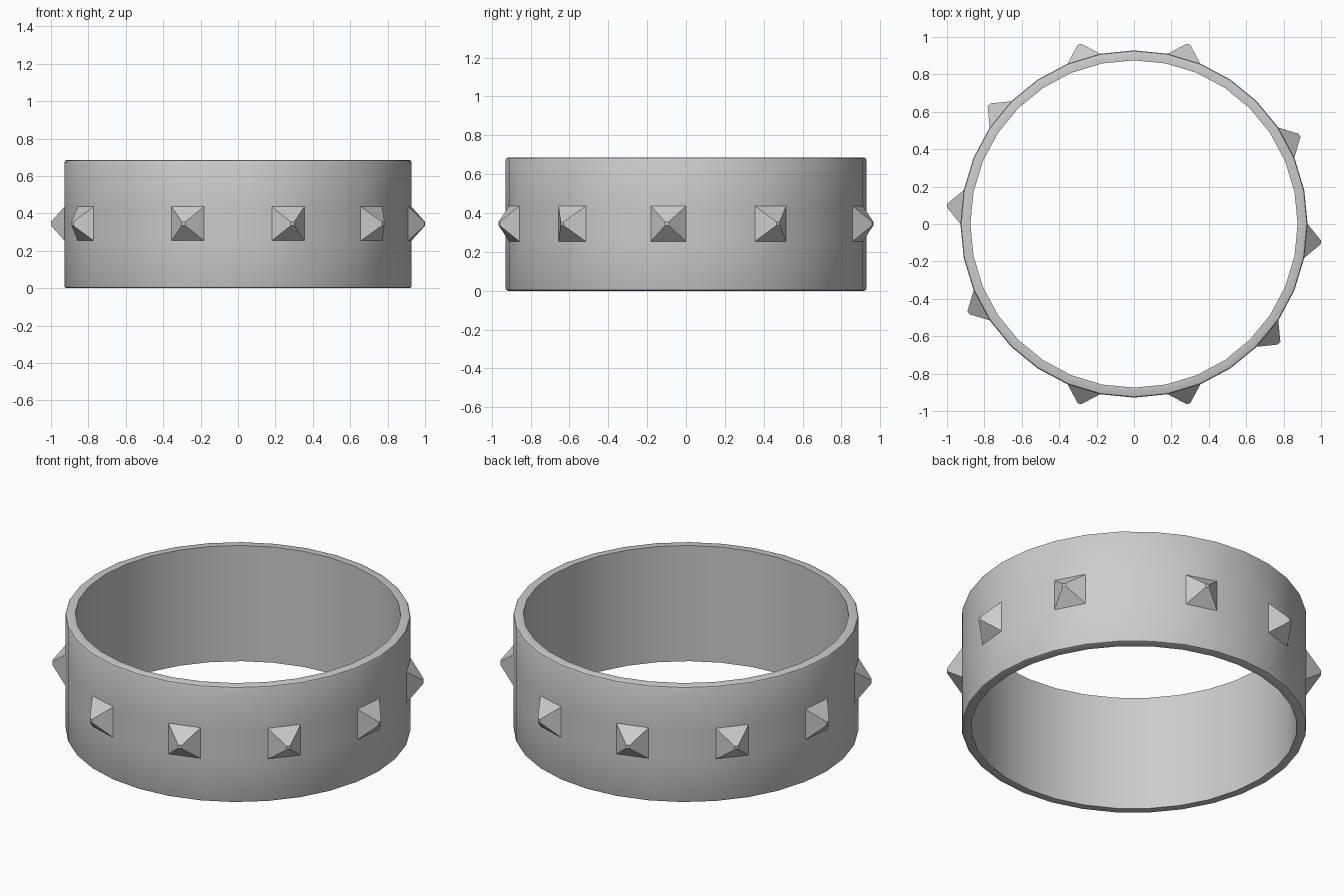
import bpy, bmesh
from math import sin, cos, tau, radians
from mathutils import Vector

if "Cube" in bpy.data.objects:
    bpy.data.objects.remove(bpy.data.objects["Cube"])

SEG = 32
R_OUT, R_IN, H = 0.928, 0.875, 0.686
BEV = 0.012
Z0, Z1 = 0.254, 0.436          # rows between which the studs sit
TIP_R, TIP_HALF = 1.004, 0.01  # stud tip distance and half width

# Closed wall cross-section (radius, height), outer side going up first
profile = [(R_OUT - BEV, 0), (R_OUT - BEV * 0.3, BEV * 0.3), (R_OUT, BEV),
           (R_OUT, Z0), (R_OUT, Z1),
           (R_OUT, H - BEV), (R_OUT - BEV * 0.3, H - BEV * 0.3), (R_OUT - BEV, H),
           (R_IN, H), (R_IN, 0)]
STUD_ROW = 3

bm = bmesh.new()
rings = [[bm.verts.new((r * cos(tau * i / SEG), r * sin(tau * i / SEG), z))
          for r, z in profile] for i in range(SEG)]

# Band wall
stud_row = []
n = len(profile)
for i in range(SEG):
    a, b = rings[i], rings[(i + 1) % SEG]
    for j in range(n):
        k = (j + 1) % n
        f = bm.faces.new((a[j], b[j], b[k], a[k]))
        if j == STUD_ROW:
            stud_row.append(f)

# Pyramid studs: every third face, five per half turn
for half in (0, SEG // 2):
    for s in range(5):
        i = (2 - 3 * s + half) % SEG
        face = bmesh.ops.extrude_discrete_faces(bm, faces=[stud_row[i]])["faces"][0]
        ang = tau * (i + 0.5) / SEG
        out = Vector((cos(ang), sin(ang), 0))
        tip = out * TIP_R + Vector((0, 0, (Z0 + Z1) / 2))
        centre = face.calc_center_median()
        scale = TIP_HALF / ((Z1 - Z0) / 2)
        for v in face.verts:
            v.co = tip + (v.co - centre) * scale

bmesh.ops.recalc_face_normals(bm, faces=bm.faces[:])
mesh = bpy.data.meshes.new("studded_band")
bm.to_mesh(mesh)
bm.free()
band = bpy.data.objects.new("studded_band", mesh)
bpy.context.collection.objects.link(band)
bpy.context.view_layer.objects.active = band
band.select_set(True)
bpy.ops.object.shade_smooth_by_angle(angle=radians(30))
